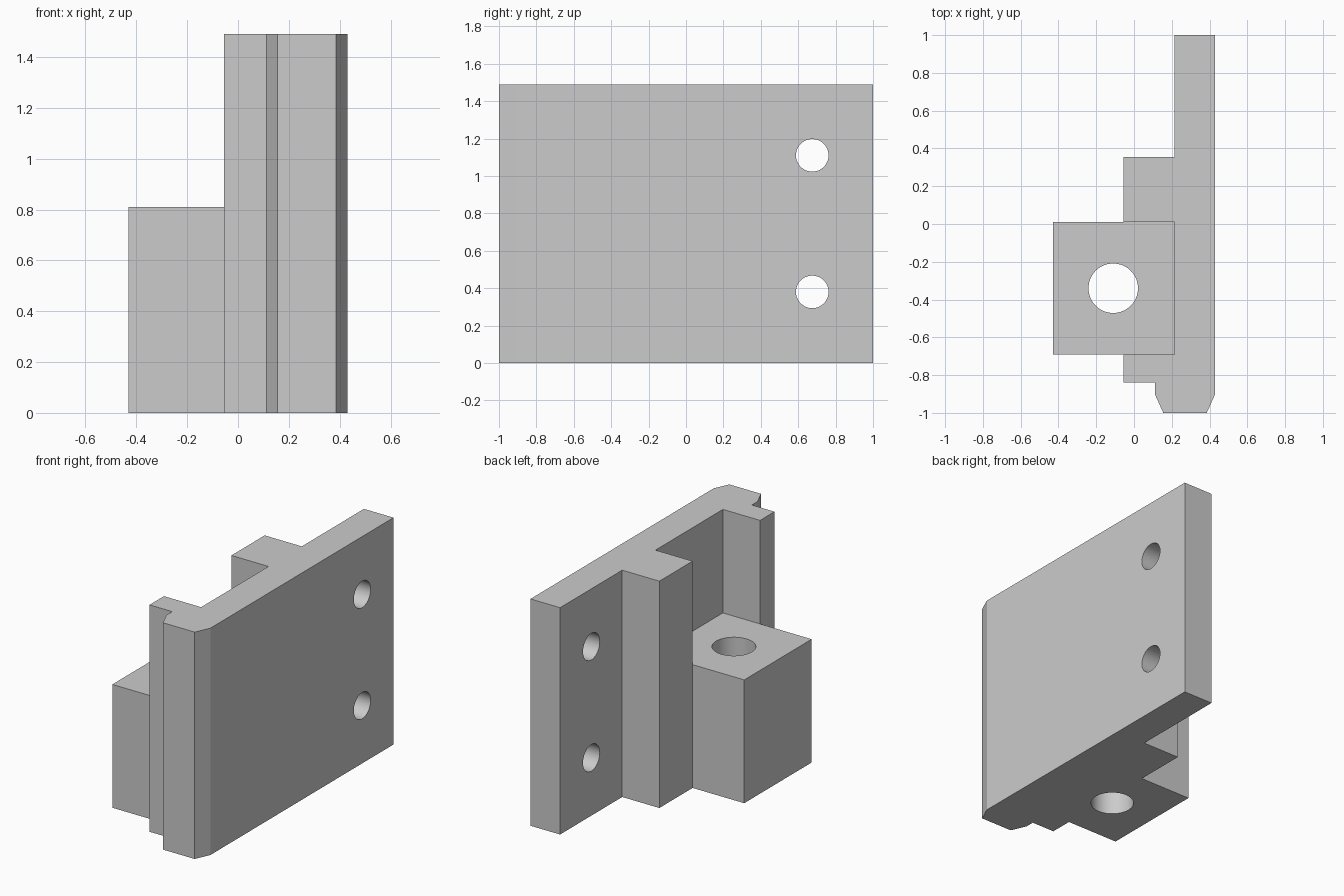
import bpy
import bmesh
from math import pi

cube = bpy.data.objects.get("Cube")
if cube:
    bpy.data.objects.remove(cube, do_unlink=True)

HEIGHT = 1.49
BLOCK_HEIGHT = 0.81

grey = bpy.data.materials.new("plain grey")
grey.use_nodes = True
grey.diffuse_color = (0.6, 0.6, 0.6, 1)
grey.node_tree.nodes["Principled BSDF"].inputs["Base Color"].default_value = (0.6, 0.6, 0.6, 1)


def prism(name, outline, height):
    """Extrude a floor outline straight up."""
    bm = bmesh.new()
    base = bm.faces.new([bm.verts.new((x, y, 0)) for x, y in outline])
    top = bmesh.ops.extrude_face_region(bm, geom=[base])["geom"]
    bmesh.ops.translate(bm, vec=(0, 0, height),
                        verts=[v for v in top if isinstance(v, bmesh.types.BMVert)])
    bmesh.ops.recalc_face_normals(bm, faces=bm.faces)
    mesh = bpy.data.meshes.new(name)
    bm.to_mesh(mesh)
    bm.free()
    mesh.materials.append(grey)
    obj = bpy.data.objects.new(name, mesh)
    bpy.context.collection.objects.link(obj)
    return obj


def drill(target, name, centre, radius, rotation=(0, 0, 0)):
    """Cut a round hole right through the target."""
    bpy.ops.mesh.primitive_cylinder_add(vertices=64, radius=radius, depth=4,
                                        location=centre, rotation=rotation)
    cutter = bpy.context.object
    cutter.name = name
    cutter.data.materials.append(grey)
    cutter.hide_render = True
    cutter.hide_set(True)
    cutter.display_type = 'WIRE'
    mod = target.modifiers.new(name, 'BOOLEAN')
    mod.operation = 'DIFFERENCE'
    mod.solver = 'EXACT'
    mod.object = cutter
    # Bake the cut so that the cutter can go
    bpy.ops.object.select_all(action='DESELECT')
    bpy.context.view_layer.objects.active = target
    target.select_set(True)
    bpy.ops.object.modifier_apply(modifier=mod.name)
    bpy.data.objects.remove(cutter, do_unlink=True)


# Upright plate with bevelled front end and two ribs
plate = prism("ribbed_plate", [
    (0.43, 1), (0.215, 1), (0.215, 0.355), (-0.055, 0.355),
    (-0.055, 0.01), (0.215, 0.01), (0.215, -0.69), (-0.055, -0.69),
    (-0.055, -0.84), (0.11, -0.84), (0.11, -0.9), (0.155, -1),
    (0.385, -1), (0.43, -0.9)], HEIGHT)
for label, z in (("lower", 0.38), ("upper", 1.11)):
    drill(plate, label + "_bolt_hole", (0.3, 0.675, z), 0.087, (0, pi / 2, 0))

# Short block seated between the ribs
block = prism("socket_block", [
    (0.215, 0.01), (-0.43, 0.01), (-0.43, -0.69), (0.215, -0.69)], BLOCK_HEIGHT)
drill(block, "socket_hole", (-0.11, -0.34, 0.4), 0.131)

# Smooth hole walls, crisp edges elsewhere
for obj in (plate, block):
    bpy.ops.object.select_all(action='DESELECT')
    bpy.context.view_layer.objects.active = obj
    obj.select_set(True)
    bpy.ops.object.shade_smooth_by_angle(angle=pi / 9)
